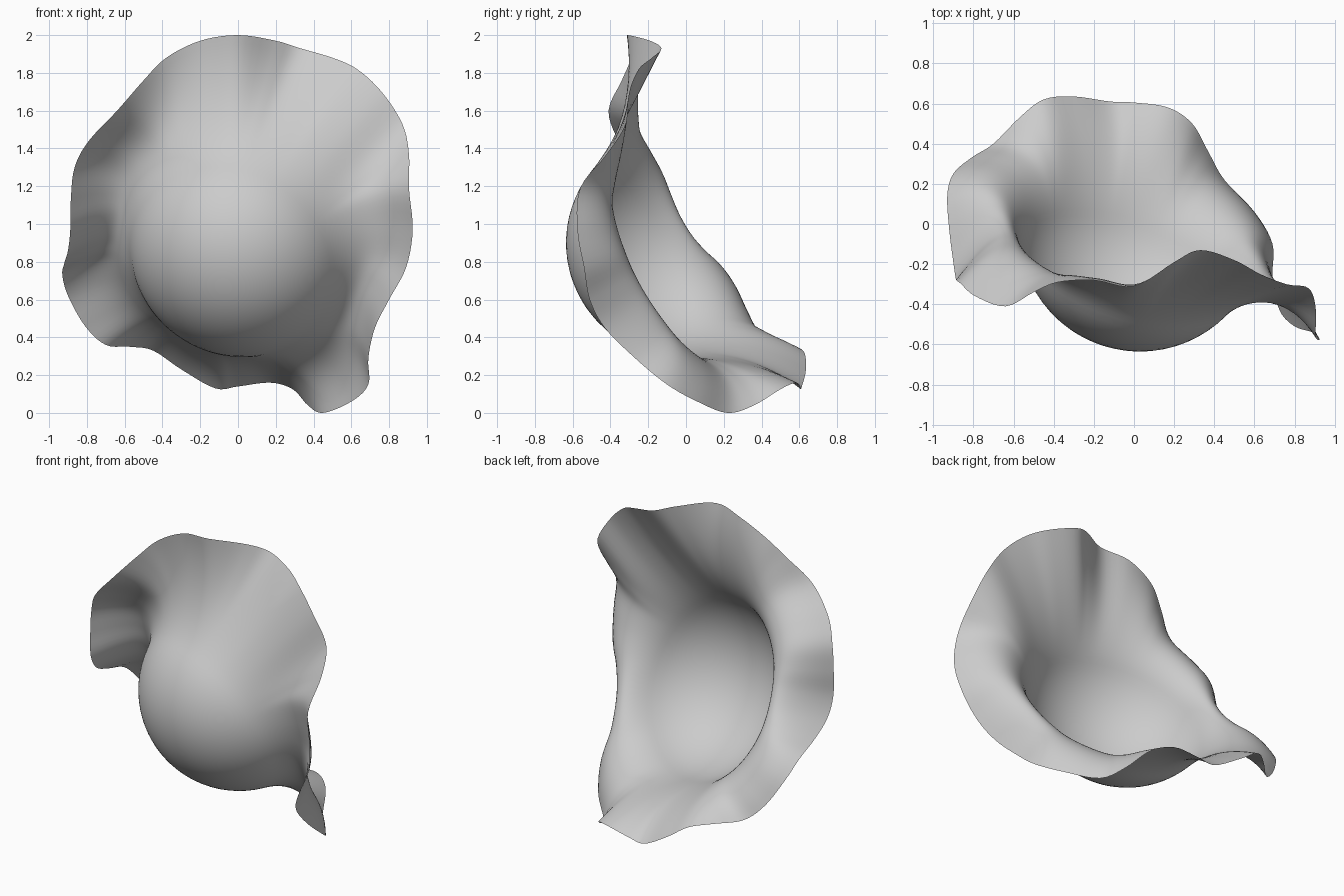
import bpy, bmesh, math
from mathutils import Vector

if "Cube" in bpy.data.objects:
    bpy.data.objects.remove(bpy.data.objects["Cube"])

CENTRE = Vector((0.03, -0.03, 0.9))       # ball under the cloth
RADIUS = 0.605
AXIS = Vector((0.284, 0.86, 0.42)).normalized()   # opening direction
CAP = math.radians(66)                    # cloth touches the ball up to here
CAP_RINGS, BRIM_RINGS, STEPS = 14, 18, 5

# Wavy hem, clockwise from the top
HEM = [Vector(p) for p in (
    (0, -.31, 2), (.2, -.19, 1.97), (.33, -.13, 1.93), (.5, -.18, 1.88), (.63, -.25, 1.82),
    (.76, -.3, 1.7), (.87, -.32, 1.53), (.905, -.42, 1.37), (.905, -.56, 1.19),
    (.925, -.575, .97), (.89, -.54, .77), (.8, -.51, .6), (.725, -.43, .45),
    (.69, -.27, .29), (.69, -.1, .15), (.6, .06, .06), (.45, .22, 0), (.37, .36, .04),
    (.29, .5, .125), (.17, .58, .16), (0, .605, .14), (-.12, .61, .13), (-.3, .635, .23),
    (-.45, .62, .33), (-.57, .53, .35), (-.7, .4, .36), (-.81, .33, .46), (-.9, .25, .62),
    (-.93, .14, .73), (-.92, -.03, .79), (-.9, -.19, .86), (-.888, -.27, .97),
    (-.885, -.28, 1.13), (-.865, -.295, 1.3),
    (-.79, -.36, 1.44), (-.64, -.41, 1.6), (-.5, -.34, 1.76), (-.38, -.29, 1.88),
    (-.2, -.28, 1.97))]


def spline(points, steps):
    """Closed smooth curve through the points."""
    out, n = [], len(points)
    for i in range(n):
        a, b, c, d = (points[(i + k) % n] for k in (-1, 0, 1, 2))
        for s in range(steps):
            t = s / steps
            out.append(0.5 * (2 * b + (c - a) * t + (2 * a - 5 * b + 4 * c - d) * t * t
                              + (3 * b - a - 3 * c + d) * t ** 3))
    return out


def smooth(values, width):
    """Circular moving average, applied twice."""
    n = len(values)
    for _ in range(2):
        values = [sum(values[(i + k) % n] for k in range(-width, width + 1)) / (2 * width + 1)
                  for i in range(n)]
    return values


def strand(hem, lift):
    """Points from the crown of the ball over the calm lip to one hem point."""
    out = hem - CENTRE
    out = (out - AXIS * out.dot(AXIS)).normalized()
    pts = []
    for i in range(1, CAP_RINGS + 1):
        a = CAP * i / CAP_RINGS
        pts.append(CENTRE + RADIUS * (out * math.sin(a) - AXIS * math.cos(a)))
    p0 = pts[-1]
    span = (hem - p0).dot(out)
    p1 = p0 + (out * math.cos(CAP) + AXIS * math.sin(CAP)) * (0.09 + 0.35 * max(lift + 0.25, 0))
    p2 = CENTRE + out * ((p0 - CENTRE).dot(out) + span * 0.55) + AXIS * lift
    for i in range(1, BRIM_RINGS + 1):
        t = i / BRIM_RINGS
        u = 1 - t
        pts.append(p0 * u ** 3 + p1 * 3 * u * u * t + p2 * 3 * u * t * t + hem * t ** 3)
    return pts


# Draped cloth: crown, then rings out to the hem
hem = spline(HEM, STEPS)
lifts = smooth([(h - CENTRE).dot(AXIS) for h in hem], 15)
mean = sum(lifts) / len(lifts)
lifts = [0.06 + 0.3 * (l - mean) for l in lifts]     # calmer lip than hem
bm = bmesh.new()
crown = bm.verts.new(CENTRE - AXIS * RADIUS)
strands = [[bm.verts.new(p) for p in strand(h, l)] for h, l in zip(hem, lifts)]
for a, b in zip(strands, strands[1:] + strands[:1]):
    bm.faces.new((crown, a[0], b[0]))
    for i in range(len(a) - 1):
        bm.faces.new((a[i], a[i + 1], b[i + 1], b[i]))
bmesh.ops.recalc_face_normals(bm, faces=bm.faces)
for f in bm.faces:
    f.smooth = True
mesh = bpy.data.meshes.new("draped_cloth")
bm.to_mesh(mesh)
bm.free()
cloth = bpy.data.objects.new("draped_cloth", mesh)
bpy.context.collection.objects.link(cloth)
